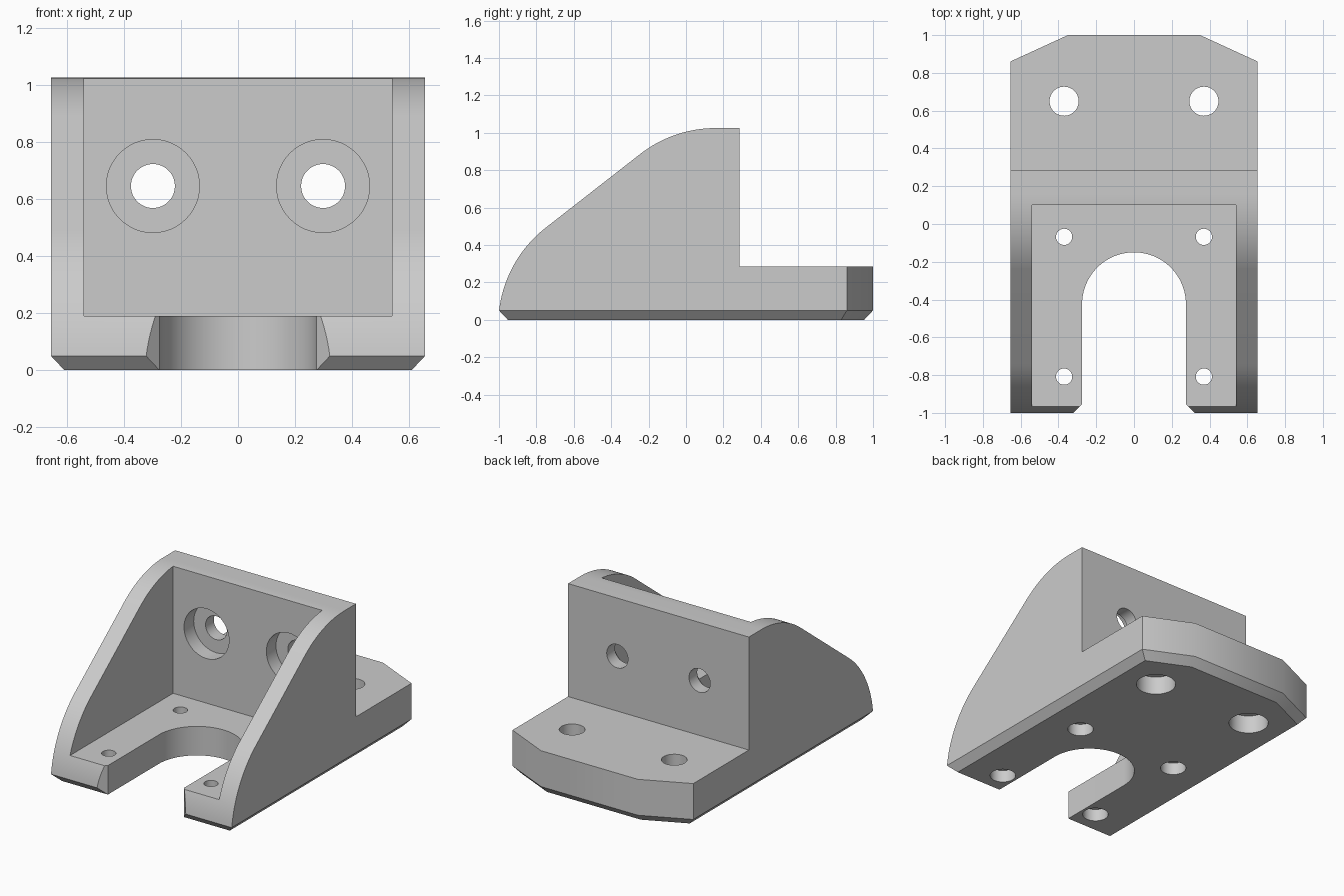
import bpy, bmesh, math
from mathutils import Vector

if "Cube" in bpy.data.objects:
    bpy.data.objects.remove(bpy.data.objects["Cube"])


def make_object(name, bm):
    bmesh.ops.recalc_face_normals(bm, faces=bm.faces)
    mesh = bpy.data.meshes.new(name)
    bm.to_mesh(mesh)
    bm.free()
    ob = bpy.data.objects.new(name, mesh)
    bpy.context.collection.objects.link(ob)
    return ob


def loft(name, rings):
    """Closed solid through rings of equal point count."""
    bm = bmesh.new()
    vs = [[bm.verts.new(p) for p in r] for r in rings]
    n = len(vs[0])
    bm.faces.new(vs[0])
    bm.faces.new(vs[-1])
    for a, b in zip(vs, vs[1:]):
        for i in range(n):
            j = (i + 1) % n
            bm.faces.new((a[i], a[j], b[j], b[i]))
    return make_object(name, bm)


def prism_z(name, pts, z0, z1):
    return loft(name, [[(x, y, z) for x, y in pts] for z in (z0, z1)])


def arc(cx, cy, r, a0, a1, n):
    return [(cx + r * math.cos(math.radians(a0 + (a1 - a0) * i / n)),
             cy + r * math.sin(math.radians(a0 + (a1 - a0) * i / n)))
            for i in range(n + 1)]


def cylinder(name, r, start, end, n=48):
    start, end = Vector(start), Vector(end)
    rot = (end - start).to_track_quat('Z', 'Y')
    ring = arc(0, 0, r, 0, 360, n)[:-1]
    return loft(name, [[c + rot @ Vector((x, y, 0)) for x, y in ring] for c in (start, end)])


def boolean(target, tool, op='DIFFERENCE'):
    mod = target.modifiers.new("cut", 'BOOLEAN')
    mod.operation, mod.object, mod.solver = op, tool, 'EXACT'
    bpy.context.view_layer.objects.active = target
    bpy.ops.object.modifier_apply(modifier=mod.name)
    bpy.data.objects.remove(tool)


# Plan outline with clipped rear corners and a chamfered underside
def mirrored(pts):
    return pts + [(-x, y) for x, y in reversed(pts)]


outer = mirrored([(0.655, -1.0), (0.655, 0.86), (0.35, 1.0)])
inner = mirrored([(0.608, -0.953), (0.608, 0.83), (0.34, 0.953)])
bracket = loft("mounting_bracket", [[(x, y, z) for x, y in pts]
                                    for pts, z in ((inner, 0), (outer, 0.05), (outer, 1.3))])

# Side profile: front curve, sloped line, rounded top, rear step
profile = arc(-0.344, -0.028, 0.66, 180, 127, 24)
profile += arc(0.16, 0.365, 0.66, 127, 90, 18)
profile += [(0.285, 1.025), (0.285, 0.285), (1.2, 0.285), (1.2, -0.1), (-1.004, -0.1)]
side = loft("side_profile", [[(x, y, z) for y, z in profile] for x in (-0.8, 0.8)])
boolean(bracket, side, 'INTERSECT')

# Open pocket between the two gussets
pocket = [(-0.54, -1.3), (0.54, -1.3), (0.54, 0.1), (-0.54, 0.1)]
boolean(bracket, prism_z("pocket", pocket, 0.19, 1.5))

# Round-ended slot with a chamfered mouth
slot = [(0.522, -1.2), (0.275, -0.953)] + arc(0, -0.425, 0.275, 0, 180, 48)
slot += [(-0.275, -0.953), (-0.522, -1.2)]
boolean(bracket, prism_z("slot", slot, -0.1, 0.3))

# Counterbored holes on both sides
for x in (-1, 1):
    wx, fx = 0.298 * x, 0.37 * x
    # Upright wall
    boolean(bracket, cylinder("wall_hole", 0.077, (wx, 0.0, 0.645), (wx, 0.5, 0.645)))
    boolean(bracket, cylinder("wall_bore", 0.163, (wx, 0.0, 0.645), (wx, 0.2, 0.645)))
    # Base plate, bored from below
    for y, r, bore, depth in ((0.65, 0.077, 0.12, 0.12),
                              (-0.068, 0.043, 0.078, 0.08),
                              (-0.808, 0.043, 0.078, 0.08)):
        boolean(bracket, cylinder("base_hole", r, (fx, y, -0.1), (fx, y, 0.4)))
        boolean(bracket, cylinder("base_bore", bore, (fx, y, -0.1), (fx, y, depth)))

# Single grey finish
grey = bpy.data.materials.new("plain_grey")
grey.diffuse_color = (0.6, 0.6, 0.6, 1)
grey.use_nodes = True
grey.node_tree.nodes["Principled BSDF"].inputs["Base Color"].default_value = grey.diffuse_color
bracket.data.materials.clear()
bracket.data.materials.append(grey)
for p in bracket.data.polygons:
    p.material_index = 0

bpy.ops.object.select_all(action='DESELECT')
bracket.select_set(True)
bpy.context.view_layer.objects.active = bracket
bpy.ops.object.shade_smooth_by_angle(angle=math.radians(25))
